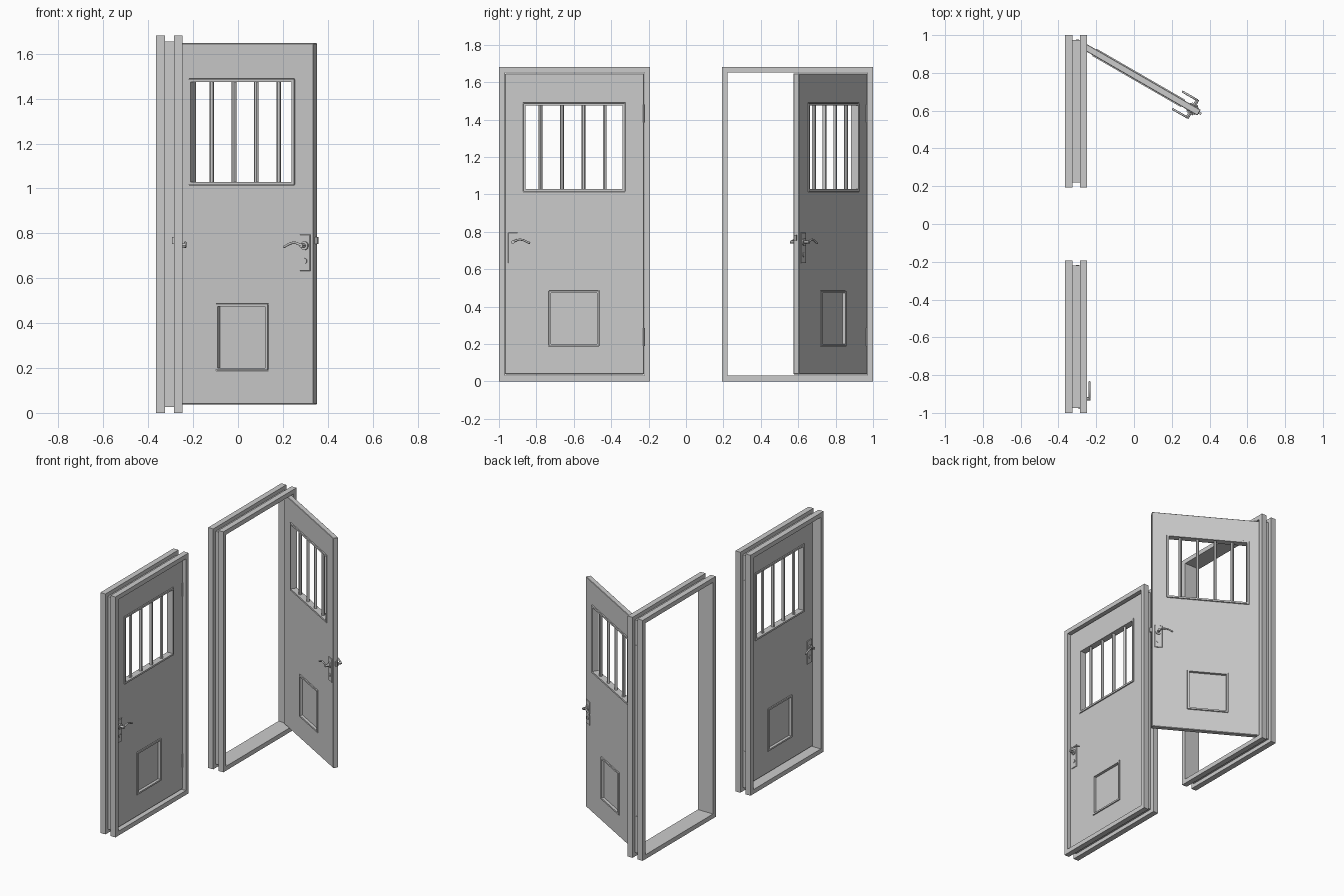
import bpy, bmesh, math
from mathutils import Matrix, Vector

if "Cube" in bpy.data.objects:
    bpy.data.objects.remove(bpy.data.objects["Cube"])

W, Z0, Z1, T = 0.742, 0.038, 1.647, 0.035      # door leaf size
H = T / 2


def add(name, bm, M, bevel=0, smooth=False):
    bmesh.ops.recalc_face_normals(bm, faces=bm.faces)
    me = bpy.data.meshes.new(name)
    bm.to_mesh(me)
    bm.free()
    ob = bpy.data.objects.new(name, me)
    bpy.context.collection.objects.link(ob)
    ob.matrix_world = M
    if bevel:
        m = ob.modifiers.new("bevel", "BEVEL")
        m.width, m.segments, m.limit_method = bevel, 1, "ANGLE"
    if smooth:
        bpy.ops.object.select_all(action="DESELECT")
        bpy.context.view_layer.objects.active = ob
        ob.select_set(True)
        bpy.ops.object.shade_smooth_by_angle()
    return ob


def box(bm, lo, hi):
    lo, hi = Vector(lo), Vector(hi)
    bmesh.ops.create_cube(bm, size=1, matrix=Matrix.Translation((lo + hi) / 2)
                          @ Matrix.Diagonal((*(hi - lo), 1)))


def cyl(bm, p, q, r, seg=16):
    p, q = Vector(p), Vector(q)
    rot = (q - p).to_track_quat("Z", "Y").to_matrix().to_4x4()
    bmesh.ops.create_cone(bm, cap_ends=True, segments=seg, radius1=r, radius2=r,
                          depth=(q - p).length, matrix=Matrix.Translation((p + q) / 2) @ rot)


def ring(bm, profile, y0, y1, z0, z1):
    """Sweep a closed (x, inset) profile around a rectangle with mitred corners."""
    loops = []
    for sy, sz in ((0, 0), (1, 0), (1, 1), (0, 1)):
        loops.append([bm.verts.new((x, y1 - d if sy else y0 + d, z1 - d if sz else z0 + d))
                      for x, d in profile])
    n = len(profile)
    for i in range(4):
        a, b = loops[i], loops[(i + 1) % 4]
        for j in range(n):
            k = (j + 1) % n
            bm.faces.new((a[j], a[k], b[k], b[j]))


def rim(bm, y0, y1, z0, z1, w):
    e = H + 0.005
    ring(bm, [(-e, 0), (e, 0), (e, w), (-e, w)], y0, y1, z0, z1)


def frame(tag, y0):
    I = Matrix.Identity(4)
    # channel-section frame
    bm = bmesh.new()
    ring(bm, [(-.365, 0), (-.326, 0), (-.326, .027), (-.286, .027), (-.286, 0),
              (-.248, 0), (-.248, .031), (-.365, .031)], y0, y0 + .808, 0, 1.682)
    add("frame_" + tag, bm, I)
    # hinges
    bm = bmesh.new()
    yh = y0 + .777
    for z in (.19, 1.385):
        box(bm, (-.308, yh - .002, z), (-.290, yh + .007, z + .095))
        cyl(bm, (-.272, yh - .003, z), (-.272, yh - .003, z + .095), .005, 10)
    add("hinges_" + tag, bm, I, smooth=True)


def leaf(tag, M):
    win = (-.644, -.102, 1.016, 1.487)
    hat = (-.508, -.241, .190, .484)
    # leaf panel with two openings
    bm = bmesh.new()
    ys = [-W, win[0], hat[0], hat[1], win[1], 0]
    zs = [Z0, hat[2], hat[3], win[2], win[3], Z1]
    for i in range(5):
        for j in range(5):
            if (j == 3 and 1 <= i <= 3) or (j == 1 and i == 2):
                continue
            bm.faces.new([bm.verts.new((-H, y, z)) for y, z in (
                (ys[i], zs[j]), (ys[i + 1], zs[j]), (ys[i + 1], zs[j + 1]), (ys[i], zs[j + 1]))])
    bmesh.ops.remove_doubles(bm, verts=bm.verts, dist=1e-5)
    ext = bmesh.ops.extrude_face_region(bm, geom=bm.faces[:], use_keep_orig=True)
    bmesh.ops.translate(bm, vec=(T, 0, 0),
                        verts=[v for v in ext["geom"] if isinstance(v, bmesh.types.BMVert)])
    add("door_leaf_" + tag, bm, M, bevel=.003)
    # raised rims of window and hatch
    bm = bmesh.new()
    rim(bm, *win, .012)
    rim(bm, *hat, .011)
    add("opening_rims_" + tag, bm, M)
    # recessed hatch panel
    bm = bmesh.new()
    box(bm, (-.003, hat[0] + .008, hat[2] + .008), (.003, hat[1] - .008, hat[3] - .008))
    add("hatch_panel_" + tag, bm, M)
    # window bars
    bm = bmesh.new()
    for i in range(4):
        y = -.553 + .1145 * i
        cyl(bm, (0, y, win[2] + .006), (0, y, win[3] - .006), .0105, 12)
    add("window_bars_" + tag, bm, M, smooth=True)
    # lock edge plate and latch bolt
    bm = bmesh.new()
    box(bm, (-.009, -W - .002, .635), (.009, -W + .004, .79))
    box(bm, (-.006, -W - .013, .752), (.006, -W + .004, .784))
    add("lock_edge_" + tag, bm, M)
    # back plates, rosettes and keyholes on both sides
    yc = -.701
    plates, knobs = bmesh.new(), bmesh.new()
    for s in (-1, 1):
        a, b = sorted((s * (H - .002), s * (H + .005)))
        box(plates, (a, yc - .026, .632), (b, yc + .026, .795))
        cyl(knobs, (s * H, yc, .745), (s * (H + .012), yc, .745), .019, 20)
        cyl(knobs, (s * H, yc, .745), (s * .057, yc, .745), .009, 12)
        cyl(knobs, (s * H, yc, .677), (s * (H + .009), yc, .677), .012, 16)
        # curved lever
        cu = bpy.data.curves.new("lever", "CURVE")
        cu.dimensions, cu.bevel_depth, cu.bevel_resolution = "3D", .0055, 2
        cu.use_fill_caps, cu.resolution_u = True, 6
        sp = cu.splines.new("BEZIER")
        pts = [(yc, .747), (yc + .04, .758), (yc + .092, .739)]
        sp.bezier_points.add(len(pts) - 1)
        for p, (y, z) in zip(sp.bezier_points, pts):
            p.co = (s * .053, y, z)
            p.handle_left_type = p.handle_right_type = "AUTO"
        ob = bpy.data.objects.new("lever_%s_%s" % ("front" if s > 0 else "back", tag), cu)
        bpy.context.collection.objects.link(ob)
        ob.matrix_world = M
    add("handle_plates_" + tag, plates, M, bevel=.002)
    add("handle_spindles_" + tag, knobs, M, smooth=True)


# closed door unit
frame("closed", -1.0)
leaf("closed", Matrix.Translation((-.288, -.225, 0)))
# open door unit, swung 60 degrees
frame("open", .192)
leaf("open", Matrix.Translation((-.298, .960, 0)) @ Matrix.Rotation(math.radians(60), 4, "Z"))
